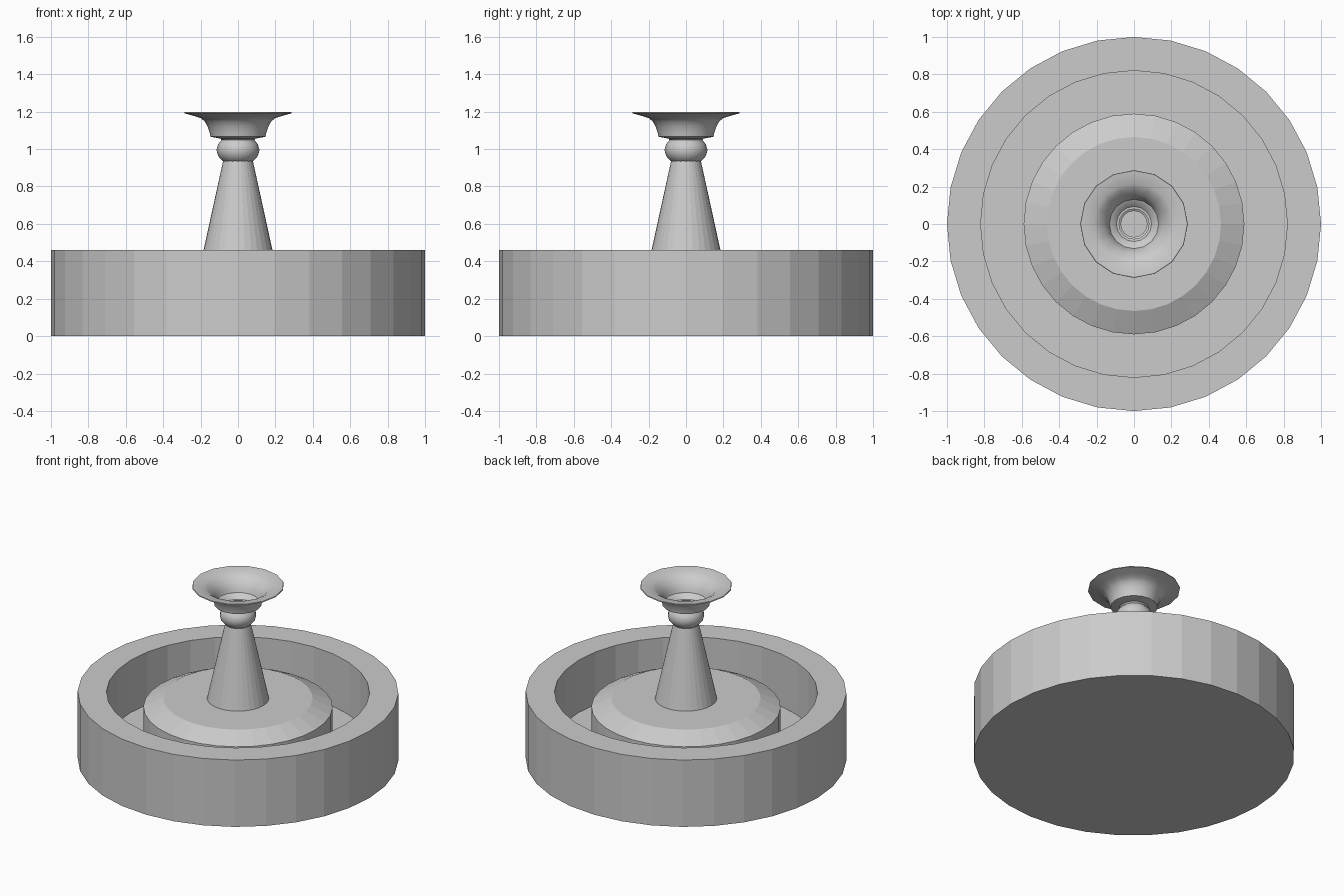
import bpy, bmesh, math

if "Cube" in bpy.data.objects:
    bpy.data.objects.remove(bpy.data.objects["Cube"])

stone = bpy.data.materials.new("grey stone")
stone.diffuse_color = (0.6, 0.6, 0.6, 1)
stone.use_nodes = True
stone.node_tree.nodes["Principled BSDF"].inputs["Base Color"].default_value = stone.diffuse_color


def lathe(name, profile, sides, smooth=False):
    """Revolve (radius, height) points around z; radius 0 closes to a pole."""
    bm = bmesh.new()
    rings = []
    for r, z in profile:
        if r == 0:
            rings.append([bm.verts.new((0, 0, z))] * sides)
        else:
            rings.append([bm.verts.new((r * math.cos(math.tau * i / sides),
                                        r * math.sin(math.tau * i / sides), z))
                          for i in range(sides)])
    for a, b in zip(rings, rings[1:]):
        for i in range(sides):
            j = (i + 1) % sides
            corners = list(dict.fromkeys((a[i], a[j], b[j], b[i])))
            bm.faces.new(corners)
    bmesh.ops.recalc_face_normals(bm, faces=bm.faces)
    mesh = bpy.data.meshes.new(name)
    bm.to_mesh(mesh)
    bm.free()
    mesh.materials.append(stone)
    obj = bpy.data.objects.new(name, mesh)
    bpy.context.collection.objects.link(obj)
    if smooth:
        bpy.ops.object.select_all(action='DESELECT')
        obj.select_set(True)
        bpy.context.view_layer.objects.active = obj
        bpy.ops.object.shade_smooth_by_angle(angle=math.radians(40))
    return obj


# Round pool with a thick wall and a sunken floor
lathe("basin", [(0, 0), (1, 0), (1, 0.46), (0.82, 0.46), (0.82, 0.1), (0, 0.1)], 32)

# Low drum with a sloped shoulder
lathe("pedestal", [(0, 0.1), (0.59, 0.1), (0.59, 0.36), (0.465, 0.42), (0, 0.42)], 32)

# Tapered column
lathe("column", [(0, 0.42), (0.193, 0.42), (0.08, 0.935), (0, 0.935)], 32)

# Hollow knob and flared bowl, outside from the bottom up, then down the inside
knob = [(0.115 * math.cos(math.radians(a)), 0.995 + 0.084 * math.sin(math.radians(a)))
        for a in range(-46, 47, 23)]
bowl = [(0.105, 1.058), (0.147, 1.066), (0.152, 1.09), (0.162, 1.12),
        (0.178, 1.148), (0.2, 1.166), (0.235, 1.177), (0.288, 1.192), (0.286, 1.198)]
inside = [(0.27, 1.196), (0.215, 1.187), (0.19, 1.172), (0.16, 1.145), (0.142, 1.115),
          (0.132, 1.085), (0.1, 1.068), (0.09, 1.05), (0.07, 1.04), (0.07, 0.935)]
lathe("bowl", [(0.07, 0.93)] + knob + bowl + inside, 16, smooth=True)
